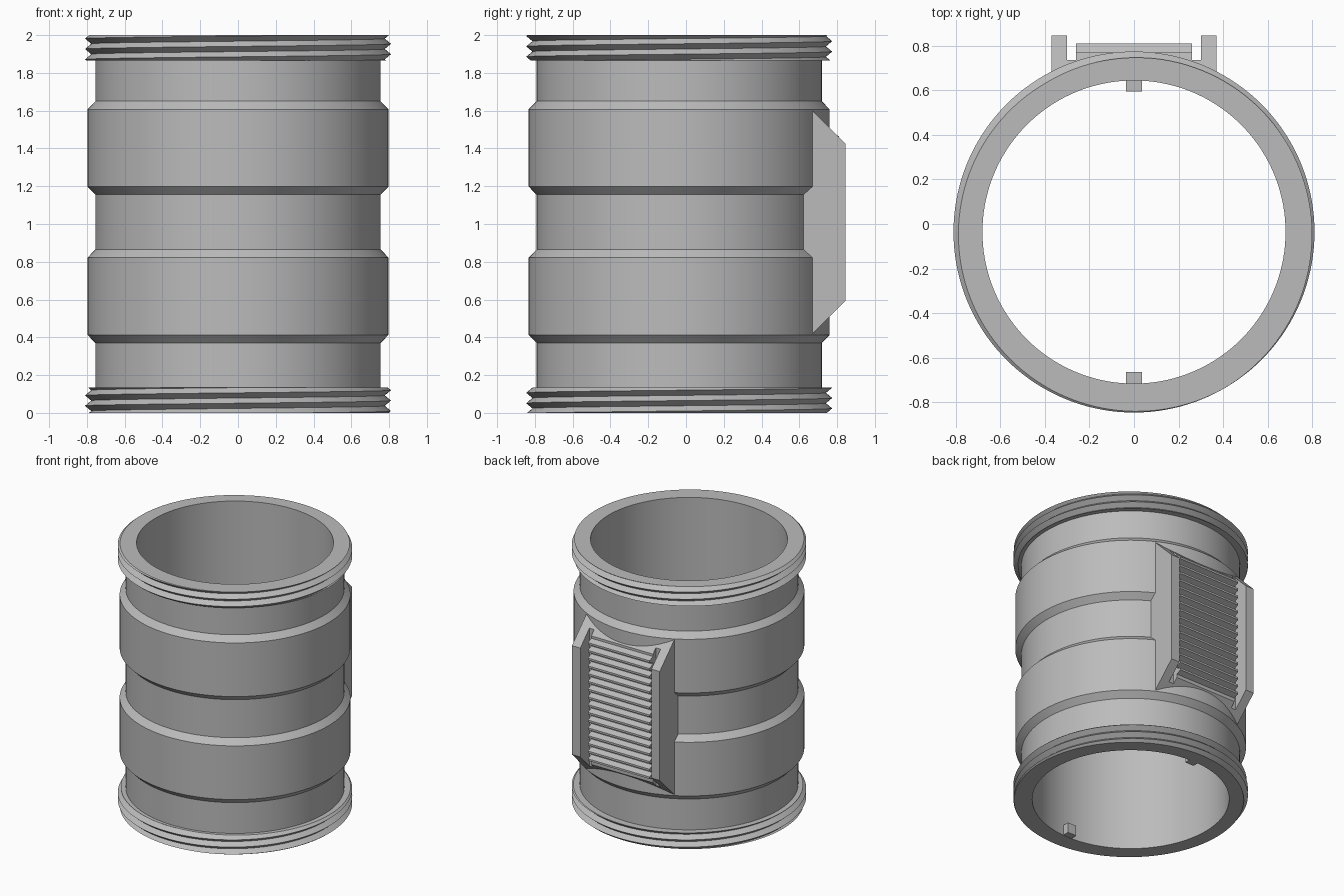
import bpy, bmesh, math

YC = -0.036          # tube axis offset in y
INNER = 0.68         # bore radius
SEG = 144

cube = bpy.data.objects.get("Cube")
if cube:
    bpy.data.objects.remove(cube, do_unlink=True)

mat = bpy.data.materials.new("plain_grey")
mat.use_nodes = True
GREY = (0.5, 0.5, 0.5, 1)
mat.diffuse_color = GREY
mat.node_tree.nodes["Principled BSDF"].inputs["Base Color"].default_value = GREY


def finish(name, bm, smooth=False):
    bmesh.ops.remove_doubles(bm, verts=bm.verts, dist=1e-5)
    bmesh.ops.recalc_face_normals(bm, faces=bm.faces)
    mesh = bpy.data.meshes.new(name)
    bm.to_mesh(mesh)
    bm.free()
    mesh.materials.append(mat)
    ob = bpy.data.objects.new(name, mesh)
    bpy.context.collection.objects.link(ob)
    if smooth:
        bpy.ops.object.select_all(action='DESELECT')
        ob.select_set(True)
        bpy.context.view_layer.objects.active = ob
        bpy.ops.object.shade_smooth_by_angle(angle=math.radians(25))
    return ob


def lathe(name, profile):
    """Closed ring; profile(turn) gives (radius, z) points at a fraction of a turn."""
    bm = bmesh.new()
    cols = []
    for i in range(SEG + 1):
        a = 2 * math.pi * i / SEG
        cols.append([bm.verts.new((r * math.cos(a), YC + r * math.sin(a), z))
                     for r, z in profile(i / SEG)])
    n = len(cols[0])
    for c, d in zip(cols, cols[1:]):
        for k in range(n):
            m = (k + 1) % n
            bm.faces.new((c[k], d[k], d[m], c[m]))
    bmesh.ops.dissolve_degenerate(bm, edges=bm.edges, dist=1e-6)
    return finish(name, bm, True)


def prism(name, outline, x0, x1):
    """Extrude a (y, z) outline from x0 to x1."""
    bm = bmesh.new()
    face = bm.faces.new([bm.verts.new((x0, y, z)) for y, z in outline])
    ext = bmesh.ops.extrude_face_region(bm, geom=[face])
    verts = [g for g in ext["geom"] if isinstance(g, bmesh.types.BMVert)]
    bmesh.ops.translate(bm, verts=verts, vec=(x1 - x0, 0, 0))
    return finish(name, bm)


# Tube body with two raised bands
BODY, BAND, BEVEL = 0.755, 0.797, 0.043
outer = [(BODY, 0.135)]
for low, high in ((0.37, 0.865), (1.155, 1.65)):
    outer += [(BODY, low), (BAND, low + BEVEL), (BAND, high - BEVEL), (BODY, high)]
outer += [(BODY, 1.865), (INNER, 1.865), (INNER, 0.135)]
lathe("tube_body", lambda t: outer)

# Screw-threaded collars at both ends
PITCH, CREST, ROOT = 0.055, 0.81, 0.777


def collar(name, z0, z1, crest_z):
    def radius(z, t):
        f = ((z - crest_z) / PITCH - t) % 1
        return ROOT + (CREST - ROOT) * abs(2 * f - 1)

    def profile(t):
        pts = [(INNER, z0), (radius(z0, t), z0)]
        start = math.floor((z0 - crest_z) / PITCH) - 2
        for k in range(14):
            z = min(max(crest_z + PITCH * (start + k / 2 + t), z0), z1)
            pts.append((radius(z, t), z))
        return pts + [(radius(z1, t), z1), (INNER, z1)]
    lathe(name, profile)


collar("bottom_thread", 0, 0.135, 0.01)
collar("top_thread", 1.865, 2, 1.954)


# Back mount: slanted ends follow one pair of slopes
def slab(y0, y1):
    return [(y0, y0 - 0.25), (y1, y1 - 0.25), (y1, 2.27 - y1), (y0, 2.27 - y0)]


for side, s in (("left", 1), ("right", -1)):
    prism(side + "_mount_wall", slab(0.6, 0.845), s * 0.30, s * 0.37)
    prism(side + "_mount_channel", slab(0.61, 0.735), s * 0.26, s * 0.30)

# Ribbed grip panel between the channels
RIBS, BASE, TIP = 16, 0.77, 0.81
low, high = 0.54, 1.485
step = (high - low) / RIBS
grip = slab(0.645, BASE)
ribs = []
for i in range(RIBS):
    z = low + i * step
    ribs += [(BASE, z + step * 0.1), (TIP, z + step * 0.4),
             (TIP, z + step * 0.65), (BASE, z + step * 0.95)]
prism("grip_panel", grip[:2] + ribs + grip[2:], -0.26, 0.26)

# Small locating tabs inside the bottom rim
for name, ya, yb in (("back_tab", 0.595, 0.65), ("front_tab", -0.72, -0.665)):
    prism(name, [(ya, 0.002), (yb, 0.002), (yb, 0.08), (ya, 0.08)], -0.037, 0.037)
